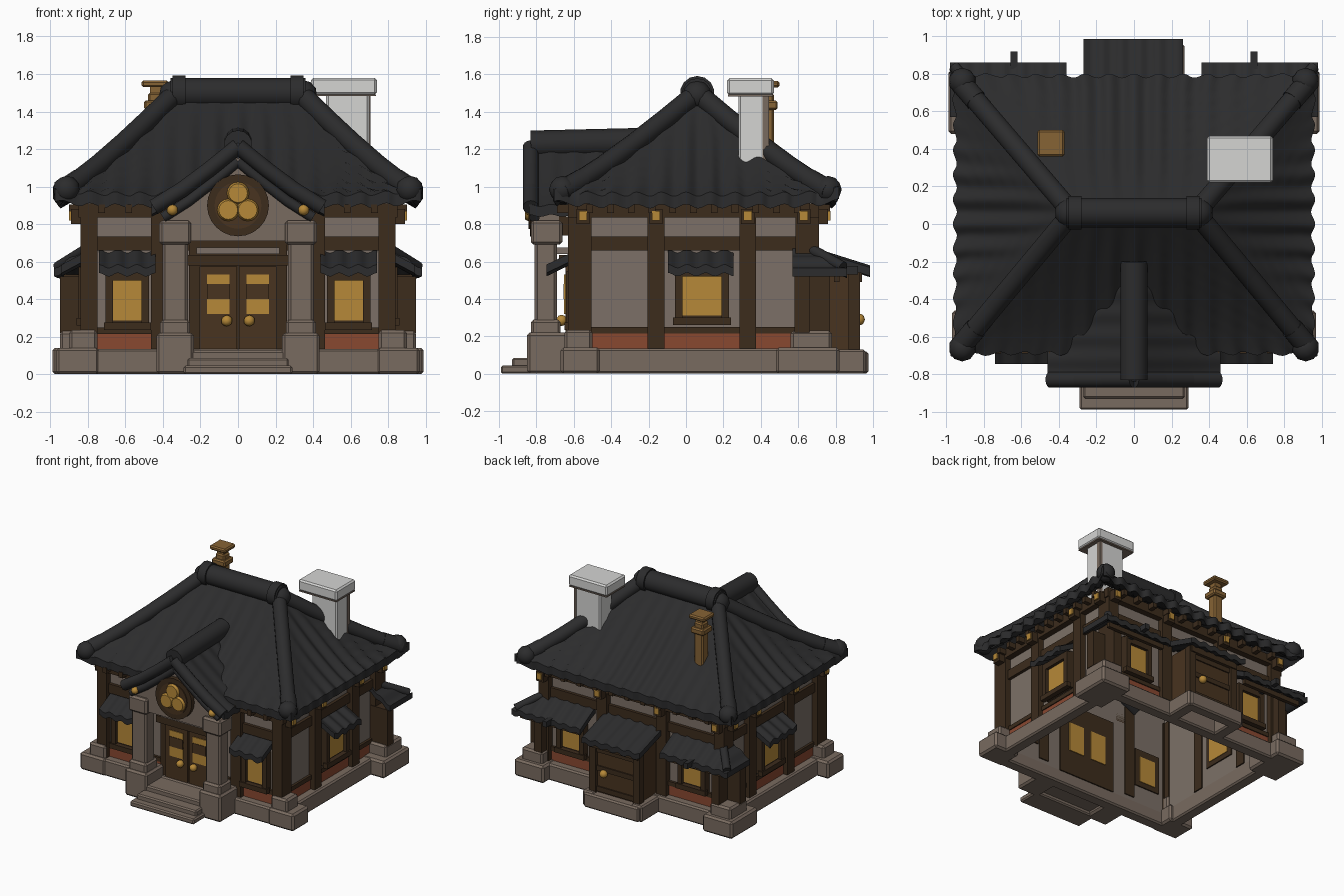
import bpy, bmesh, math
from mathutils import Vector, Matrix

if "Cube" in bpy.data.objects:
    bpy.data.objects.remove(bpy.data.objects["Cube"])

def material(name, r, g, b):
    m = bpy.data.materials.new(name)
    m.diffuse_color = (r, g, b, 1)
    m.use_nodes = True
    m.node_tree.nodes["Principled BSDF"].inputs["Base Color"].default_value = m.diffuse_color
    return m

ROOF = material("charcoal_tile", .025, .025, .026)
STONE = material("warm_stone", .19, .145, .115)
PLASTER = material("plaster", .2, .163, .135)
WOOD = material("dark_timber", .045, .025, .012)
DOOR = material("door_timber", .065, .033, .014)
GOLD = material("gold", .47, .25, .04)
BRICK = material("red_brick", .25, .065, .03)
WHITE = material("white_render", .66, .66, .65)
BRONZE = material("bronze", .24, .125, .035)

# wall frames: local (along wall, outward distance, height) -> world
F = lambda p: (p[0], -p[1], p[2])
B = lambda p: (p[0], p[1], p[2])
R = lambda p: (p[1], p[0], p[2])
L = lambda p: (-p[1], p[0], p[2])

def finish(name, bm, mat, smooth=False):
    bmesh.ops.recalc_face_normals(bm, faces=bm.faces)
    me = bpy.data.meshes.new(name)
    bm.to_mesh(me)
    bm.free()
    me.materials.append(mat)
    ob = bpy.data.objects.new(name, me)
    bpy.context.collection.objects.link(ob)
    if smooth:
        bpy.ops.object.select_all(action='DESELECT')
        ob.select_set(True)
        bpy.context.view_layer.objects.active = ob
        bpy.ops.object.shade_smooth_by_angle(angle=math.radians(40))
    return ob

def box(name, s0, s1, d0, d1, z0, z1, mat, frame=B, bevel=0.0):
    bm = bmesh.new()
    bmesh.ops.create_cube(bm, size=1)
    for v in bm.verts:
        c = v.co + Vector((.5, .5, .5))
        v.co = frame((s0 + (s1 - s0) * c.x, d0 + (d1 - d0) * c.y, z0 + (z1 - z0) * c.z))
    bmesh.ops.recalc_face_normals(bm, faces=bm.faces)
    bm.normal_update()
    if bevel:
        bmesh.ops.bevel(bm, geom=bm.edges[:], offset=bevel, segments=1, affect='EDGES')
    return finish(name, bm, mat)

def tube(name, p, q, r, mat, r2=None, n=14):
    p, q = Vector(p), Vector(q)
    m = Matrix.Translation((p + q) / 2) @ (q - p).to_track_quat('Z', 'Y').to_matrix().to_4x4()
    bm = bmesh.new()
    bmesh.ops.create_cone(bm, cap_ends=True, segments=n, radius1=r, radius2=r if r2 is None else r2,
                          depth=(q - p).length, matrix=m)
    return finish(name, bm, mat, True)

def ball(name, p, r, mat):
    bm = bmesh.new()
    bmesh.ops.create_icosphere(bm, subdivisions=2, radius=r, matrix=Matrix.Translation(p))
    return finish(name, bm, mat, True)

def slab(name, f, nu, nv, thick, mat):
    """Closed slab whose top surface is f(u, v)."""
    bm = bmesh.new()
    g = [[bm.verts.new(f(i / nu, j / nv)) for j in range(nv + 1)] for i in range(nu + 1)]
    for i in range(nu):
        for j in range(nv):
            bm.faces.new((g[i][j], g[i + 1][j], g[i + 1][j + 1], g[i][j + 1]))
    ret = bmesh.ops.extrude_face_region(bm, geom=bm.faces[:], use_keep_orig=True)
    for v in ret['geom']:
        if isinstance(v, bmesh.types.BMVert):
            v.co.z -= thick
    return finish(name, bm, mat, True)

def wave(x, pitch=.13, amp=.011):
    return amp * math.cos(2 * math.pi * x / pitch)

# ---- main hipped roof, four corrugated slopes with lifted corners
RX, RY, EX, YF, YB = .33, .06, .955, -.69, .79
rise = lambda t: .96 + .535 * (1 - t) ** 1.17
def slope(a_top, b_top, a_eave, b_eave):
    a_top, b_top, a_eave, b_eave = (Vector((*p, 0)) for p in (a_top, b_top, a_eave, b_eave))
    along_x = abs(a_eave.x - b_eave.x) > .1
    def f(u, v):
        p = a_top.lerp(b_top, u).lerp(a_eave.lerp(b_eave, u), v)
        flare = abs(2 * u - 1) ** 8 * v ** 4
        w = wave(p.x if along_x else p.y) * min(1, v * 3)
        out = (p - a_top.lerp(b_top, u)).normalized() * w * v  # scalloped eave
        return (p.x * (1 + .025 * flare) + out.x, p.y + .02 * flare * (1 if p.y > 0 else -1) + out.y,
                rise(v) + .03 * flare + w)
    return f
tl, tr = (-RX, RY), (RX, RY)
fl, fr_, br, bl = (-EX, YF), (EX, YF), (EX, YB), (-EX, YB)
for nm, q in (("front", (tl, tr, fl, fr_)), ("back", (tl, tr, bl, br)),
              ("right", (tr, tr, fr_, br)), ("left", (tl, tl, fl, bl))):
    slab("roof_" + nm, slope(*q), 120, 10, .065, ROOF)
tube("roof_ridge", (-.36, RY, 1.5), (.36, RY, 1.5), .08, ROOF)
for sx in (-1, 1):
    tube("ridge_collar", (sx * .28, RY, 1.5), (sx * .35, RY, 1.5), .092, ROOF)
    ball("ridge_end", (sx * .345, RY, 1.49), .078, ROOF)
    for ye in (YF, YB):
        P = lambda t: Vector((sx * (RX + (EX - RX) * t), RY + (ye - RY) * t, rise(t) + .005))
        for k in range(4):
            tube("hip_ridge", P(k * .22), P(k * .22 + .23), .055, ROOF)
        out = 1 if ye > 0 else -1
        tube("hip_end", P(.82), P(.97), .06, ROOF)
        ball("hip_knob", (sx * .915, ye - out * .03, .985), .073, ROOF)
        ball("corner_stud", (sx * .8, ye - out * .11, .865), .03, GOLD)

# ---- walls, bands, posts and rafters on each side
sides = {  # frame: (s0, s1, distance, post positions)
    F: (-.8, .8, .58, (-.795, -.42, .42, .795)),
    B: (-.8, .8, .66, (-.795, -.27, .27, .795)),
    R: (-.57, .65, .79, (-.55, -.16, .33, .63)),
    L: (-.57, .65, .79, (-.55, -.16, .33, .63))}
for fr, (s0, s1, d, posts) in sides.items():
    box("wall", s0, s1, d - .02, d, .1, .92, PLASTER, fr)
    box("brick_course", s0, s1, d, d + .012, .13, .22, BRICK, fr)
    box("sill_beam", s0, s1, d, d + .02, .215, .25, WOOD, fr)
    box("mid_beam", s0, s1, d, d + .025, .66, .735, WOOD, fr)
    box("eave_beam", s0 - .05, s1 + .05, d, d + .05, .835, .91, WOOD, fr)
    box("foundation", s0 - .06, s1 + .06, d - .02, d + .08, 0, .135, STONE, fr, .012)
    for p in posts:
        box("post", p - .045, p + .045, d - .03, d + .05, .13, .88, WOOD, fr)
        if fr is F:
            continue
        box("post_bracket", p - .035, p + .035, d, d + .1, .8, .88, WOOD, fr)
        box("bracket_end", p - .022, p + .022, d + .1, d + .112, .82, .87, GOLD, fr)
    n = 11
    for k in range(n):
        s = s0 + (s1 - s0) * (k + .5) / n
        box("rafter", s - .018, s + .018, d, d + .11, .86, .905, WOOD, fr)

# ---- windows with frames and little awnings
def awning(fr, s, w, d0, d1, z0=.655, z1=.575):
    slab("awning", lambda u, v: fr((s - w + 2 * w * u, d0 + (d1 - d0) * v,
         z0 + (z1 - z0) * v + wave(2 * w * u, .1, .009))), 32, 3, .045, ROOF)
def window(fr, s, w, d, z0, z1):
    box("window_backing", s - w - .04, s + w + .04, d - .03, d + .03, z0 - .04, z1 + .06, WOOD, fr)
    box("window_glow", s - w, s + w, d + .03, d + .035, z0, z1, GOLD, fr)
    box("window_inner_glow", s - w, s + w, d - .035, d - .03, z0, z1, GOLD, fr)
    for q in (-1, 1):
        box("window_jamb", s + q * (w + .02) - .02, s + q * (w + .02) + .02, d + .03, d + .06,
            z0 - .03, z1 + .05, WOOD, fr)
    box("window_sill", s - w - .05, s + w + .05, d + .03, d + .07, z0 - .05, z0 - .01, WOOD, fr)
    box("window_head", s - w - .04, s + w + .04, d + .03, d + .06, z1, z1 + .05, WOOD, fr)
for sx in (-1, 1):
    window(F, sx * .59, .075, .58, .285, .5)
    awning(F, sx * .59, .15, .58, .745)
    window(B, sx * .55, .085, .66, .29, .5)
window(R, .085, .105, .79, .31, .52)
window(L, .085, .105, .79, .31, .52)
awning(R, .08, .175, .79, .94)
awning(L, .08, .175, .79, .94)

# ---- corner stones and rear corner lean-to roofs
for sx, fr in ((-1, L), (1, R)):
    box("front_corner_stone", -.67, -.46, .74, .97, 0, .14, STONE, fr, .015)
    box("front_corner_block", -.65, -.5, .75, .9, .12, .235, STONE, fr, .015)
    box("rear_corner_stone", .48, .82, .72, .99, 0, .14, STONE, fr, .015)
    box("rear_corner_block", .56, .78, .76, .95, .12, .23, STONE, fr, .015)
    box("rear_corner_panel", .58, .66, .8, .95, .22, .52, WOOD, fr)
    box("rear_corner_post", .7, .77, .77, .84, .22, .58, WOOD, fr)
    def lean(u, v):
        x, y = .36 + .62 * u, .57 + .29 * v
        drop = max(x - .8, (y - .66) * .9, 0)
        return (sx * x, y, .675 - .62 * drop + wave(x, .1, .008))
    slab("rear_lean_to", lean, 40, 8, .045, ROOF)
    tube("lean_to_hip", (sx * .8, .66, .67), (sx * .96, .84, .57), .03, ROOF)
    box("lean_to_beam", .4, .93, .79, .82, .49, .53, WOOD, lambda p: (sx * p[0], p[1], p[2]))
    box("lean_to_rib", sx * .64 - .018, sx * .64 + .018, .7, .92, .53, .575, ROOF)

# ---- rear annex with door
for sx in (-1, 1):
    box("annex_side", sx * .2 - .015, sx * .2 + .015, .66, .9, .1, .55, DOOR)
    box("annex_post", sx * .2 - .03, sx * .2 + .03, .87, .93, .1, .54, WOOD)
    box("annex_base_side", sx * .22 - .05, sx * .22 + .05, .7, .96, 0, .13, STONE, B, .012)
box("annex_door", -.17, .17, .885, .905, .12, .5, DOOR)
for z in (.15, .32, .47):
    box("door_rail", -.17, .17, .905, .915, z - .02, z + .02, WOOD)
ball("annex_knob", (.1, .925, .29), .032, GOLD)
box("annex_lintel", -.22, .22, .87, .94, .49, .54, WOOD)
awning(B, -.005, .265, .62, .985, .685, .57)
box("annex_step", -.25, .25, .88, .975, 0, .12, STONE, B, .012)

# ---- front porch: steps, columns, gable and medallion
box("step_low", -.29, .29, -.99, -.8, 0, .045, STONE, B, .01)
box("step_mid", -.27, .27, -.93, -.75, .03, .085, STONE, B, .01)
box("porch_floor", -.4, .4, -.84, -.6, .03, .125, STONE, B, .01)
for sx in (-1, 1):
    x = sx * .335
    for nm, hw, y0, y1, z0, z1 in (("column_plinth", .1, -.85, -.62, 0, .22), ("column_base", .08, -.83, -.67, .2, .29),
                                   ("column_shaft", .068, -.81, -.69, .27, .72), ("column_cap", .085, -.83, -.66, .69, .82)):
        box(nm, x - hw, x + hw, y0, y1, z0, z1, STONE, B, .015)
    box("porch_beam", x - .04, x + .04, -.7, -.56, .74, .84, WOOD)
    ball("gable_stud", (sx * .35, -.835, .875), .03, GOLD)
    def porch(u, v):
        y = -.84 + .62 * u
        return (sx * .46 * v, y, .9 + .33 * (1 - v) ** 1.15 + wave(y, .12, .006))
    slab("porch_roof", porch, 40, 8, .055, ROOF)
    for k in range(3):  # barge tubes along the gable edge
        q = lambda v: (sx * .45 * v, -.83, .89 + .325 * (1 - v) ** 1.15)
        tube("gable_edge", q(.33 * k), q(.33 * k + .34), .042, ROOF)
        w = lambda v: (sx * .4 * v, -.81, .835 + .3 * (1 - v) ** 1.15)
        tube("gable_trim", w(.33 * k), w(.33 * k + .34), .028, ROOF)
tube("porch_ridge", (0, -.83, 1.225), (0, -.2, 1.24), .075, ROOF)
bm = bmesh.new()
face = bm.faces.new([bm.verts.new((x, -.8, z)) for x, z in
                     ((-.38, .71), (.38, .71), (.38, .87), (.2, 1.03), (0, 1.17), (-.2, 1.03), (-.38, .87))])
ext = bmesh.ops.extrude_face_region(bm, geom=[face], use_keep_orig=True)
for v in ext['geom']:
    if isinstance(v, bmesh.types.BMVert):
        v.co.y += .12
finish("gable_wall", bm, STONE)
tube("medallion_ring", (0, -.79, .9), (0, -.835, .9), .165, WOOD, n=24)
tube("medallion_disc", (0, -.83, .9), (0, -.842, .9), .125, DOOR, n=24)
for a in (90, 210, 330):
    c, s = .06 * math.cos(math.radians(a)), .06 * math.sin(math.radians(a))
    tube("medallion_leaf", (c, -.84, .905 + s), (c, -.862, .905 + s), .06, GOLD, .05, 16)

# ---- front double door
box("door_surround", -.26, .26, -.63, -.57, .11, .72, WOOD)
box("door_lintel_plate", -.22, .22, -.69, -.63, .64, .675, PLASTER)
box("door_hood", -.27, .27, -.68, -.62, .58, .635, WOOD)
box("door_inner_frame", -.26, .26, -.565, -.55, .1, .7, WOOD)
for sx in (-1, 1):
    x = sx * .105
    box("door_leaf", x - .1, x + .1, -.645, -.6, .125, .575, DOOR)
    box("door_pane", x - .06, x + .06, -.651, -.645, .32, .53, GOLD)
    box("door_pane_bar", x - .06, x + .06, -.655, -.645, .4, .48, DOOR)
    ball("door_handle", (sx * .06, -.665, .285), .03, GOLD)
    box("door_inner_pane", x - .07, x + .07, -.55, -.543, .3, .54, GOLD)

# ---- chimney and flue
box("chimney_shaft", .47, .7, .28, .44, 1.02, 1.5, WHITE, B, .012)
box("chimney_cap", .39, .74, .22, .47, 1.49, 1.58, WHITE, B, .012)
box("chimney_corner", .685, .705, .41, .445, 1.02, 1.49, STONE)
box("chimney_cap_underside", .395, .735, .225, .465, 1.482, 1.492, STONE)
box("flue_pipe", -.48, -.4, .39, .47, 1.08, 1.5, BRONZE, B, .01)
box("flue_collar", -.5, -.38, .37, .49, 1.41, 1.46, BRONZE, B, .01)
box("flue_cap", -.515, -.37, .36, .5, 1.53, 1.565, BRONZE, B, .01)
box("flue_neck", -.47, -.41, .4, .46, 1.48, 1.55, BRONZE)
